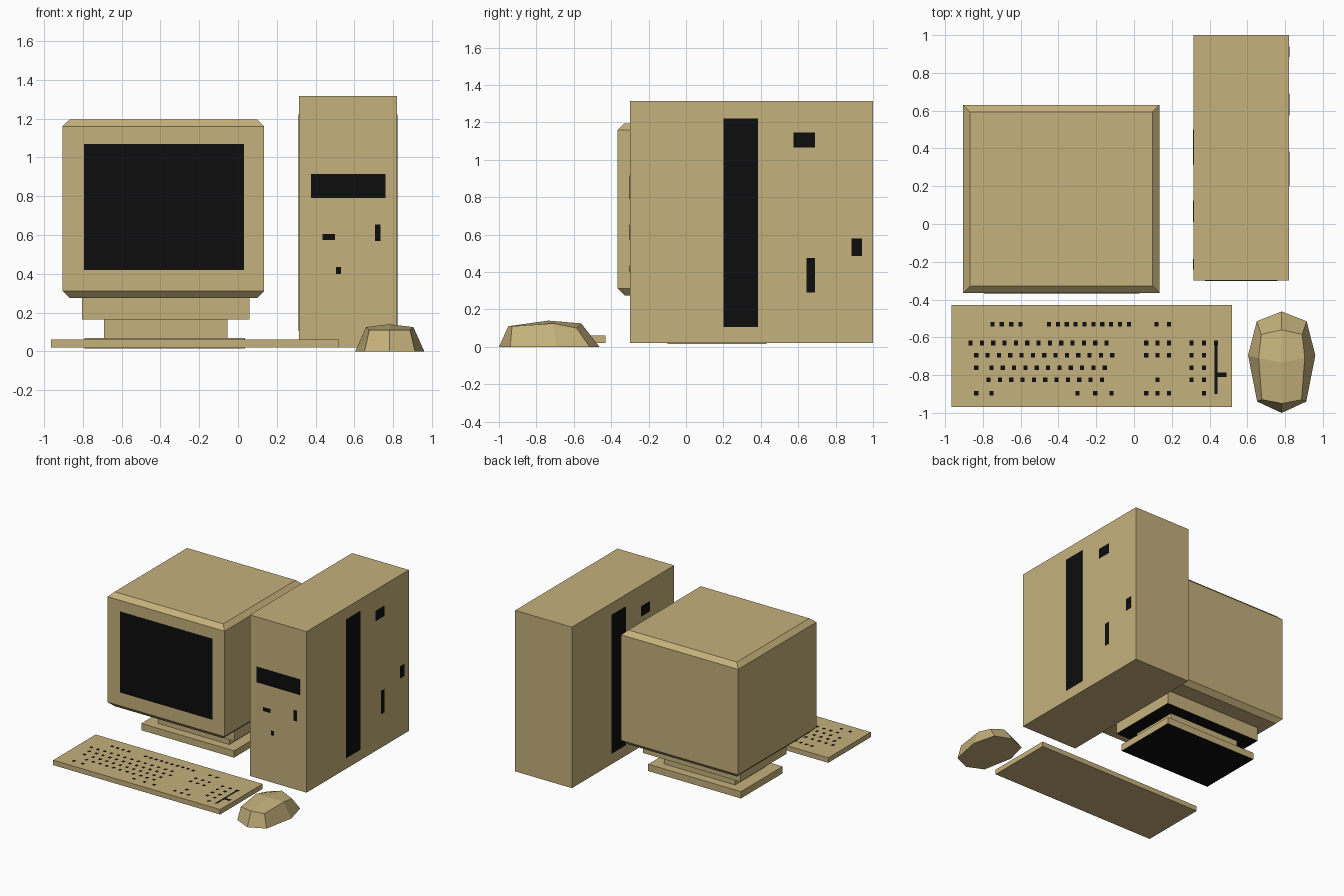
import bpy, bmesh

if "Cube" in bpy.data.objects:
    bpy.data.objects.remove(bpy.data.objects["Cube"])


def material(name, rgb):
    m = bpy.data.materials.new(name)
    m.diffuse_color = (*rgb, 1)
    m.use_nodes = True
    m.node_tree.nodes["Principled BSDF"].inputs["Base Color"].default_value = m.diffuse_color
    return m


BEIGE = material("beige plastic", (0.56, 0.44, 0.20))
BLACK = material("black", (0.004, 0.004, 0.004))
PLATE = 0.002


def finish(name, bm, *mats):
    bmesh.ops.recalc_face_normals(bm, faces=bm.faces)
    me = bpy.data.meshes.new(name)
    bm.to_mesh(me)
    bm.free()
    for m in mats:
        me.materials.append(m)
    ob = bpy.data.objects.new(name, me)
    bpy.context.collection.objects.link(ob)
    return ob


def add_box(bm, x0, x1, y0, y1, z0, z1):
    vs = bmesh.ops.create_cube(bm, size=1)["verts"]
    for v in vs:
        v.co = (x1 if v.co.x > 0 else x0,
                y1 if v.co.y > 0 else y0,
                z1 if v.co.z > 0 else z0)


def box(name, *dims, mat=BEIGE, black_underside=False):
    bm = bmesh.new()
    add_box(bm, *dims)
    ob = finish(name, bm, mat, BLACK)
    if black_underside:
        for p in ob.data.polygons:
            if p.normal.z < -0.5:
                p.material_index = 1
    return ob


def loft(bm, rings):
    """Join equal-length rings with quads and return the vertex rings."""
    rings = [[bm.verts.new(p) for p in r] for r in rings]
    for a, b in zip(rings, rings[1:]):
        n = len(a)
        for i in range(n):
            bm.faces.new((a[i], a[(i + 1) % n], b[(i + 1) % n], b[i]))
    return rings


# Monitor case: box with chamfered top and bottom rims
def rim(inset, z):
    x0, x1, y0, y1 = -0.905 + inset, 0.135 - inset, -0.365 + inset, 0.63 - inset
    return [(x0, y0, z), (x1, y0, z), (x1, y1, z), (x0, y1, z)]


bm = bmesh.new()
r = loft(bm, [rim(0.037, 0.275), rim(0, 0.312), rim(0, 1.16), rim(0.037, 1.195)])
bm.faces.new(r[0])
bm.faces.new(r[-1])
finish("monitor_case", bm, BEIGE)
box("monitor_screen", -0.795, 0.03, -0.365 - PLATE, -0.365, 0.42, 1.07, mat=BLACK)

# Monitor stand
box("stand_collar", -0.805, 0.06, -0.13, 0.46, 0.165, 0.275, black_underside=True)
box("stand_neck", -0.69, -0.055, -0.03, 0.36, 0.07, 0.165)
box("stand_base", -0.79, 0.035, -0.10, 0.43, 0.015, 0.07, black_underside=True)

# Tower
box("tower_case", 0.315, 0.82, -0.30, 1.0, 0.02, 1.315)

bm = bmesh.new()
for x0, x1, z0, z1 in [(0.375, 0.76, 0.79, 0.915), (0.435, 0.50, 0.575, 0.605),
                       (0.705, 0.735, 0.57, 0.655), (0.505, 0.53, 0.40, 0.435)]:
    add_box(bm, x0, x1, -0.30 - PLATE, -0.30, z0, z1)
finish("tower_front_slots", bm, BLACK)

# Side vents: the left side repeats the right side turned half round
bm = bmesh.new()
for y0, y1, z0, z1 in [(0.20, 0.385, 0.105, 1.22), (0.575, 0.69, 1.065, 1.145),
                       (0.885, 0.94, 0.485, 0.58), (0.645, 0.69, 0.29, 0.475)]:
    add_box(bm, 0.82, 0.82 + PLATE, y0, y1, z0, z1)
    add_box(bm, 0.315 - PLATE, 0.315, 0.7 - y1, 0.7 - y0, z0, z1)
finish("tower_side_vents", bm, BLACK)

# Keyboard
box("keyboard_body", -0.965, 0.52, -0.97, -0.43, 0.02, 0.06)


def run(start, count, step=0.06):
    return [start + i * step for i in range(count)]


nav, pad = run(0.065, 3), [0.305, 0.37]
rows = {
    -0.53: run(-0.75, 4, 0.05) + run(-0.45, 10, 0.047) + [0.12, 0.185],
    -0.63: run(-0.865, 13) + nav + pad + [0.435],
    -0.695: run(-0.835, 13) + nav + pad,
    -0.76: [-0.835] + run(-0.755, 11) + pad,
    -0.825: run(-0.77, 11) + [0.125] + pad,
    -0.895: [-0.835, -0.755, -0.30, -0.205, -0.12] + nav + [0.37],
}
bm = bmesh.new()
for y, xs in rows.items():
    for x in xs:
        add_box(bm, x - 0.011, x + 0.011, y - 0.012, y + 0.012, 0.06, 0.0605)
add_box(bm, 0.427, 0.442, -0.90, -0.64, 0.06, 0.0605)
add_box(bm, 0.442, 0.49, -0.81, -0.785, 0.06, 0.0605)
finish("keyboard_keys", bm, BLACK)


# Mouse: eight-sided faceted dome, mirrored about its centre line
def mouse_ring(half):
    cx = 0.782
    right = [(cx + dx, y, z) for dx, y, z in half]
    left = [(cx - dx, y, z) for dx, y, z in half[-2:0:-1]]
    return right + left


bm = bmesh.new()
low, top = loft(bm, [
    mouse_ring([(0, -1.0, 0), (0.13, -0.94, 0), (0.178, -0.695, 0),
                (0.132, -0.515, 0), (0, -0.463, 0)]),
    mouse_ring([(0, -0.95, 0.11), (0.105, -0.93, 0.11), (0.122, -0.71, 0.125),
                (0.108, -0.585, 0.10), (0, -0.56, 0.125)])])
bm.faces.new(low)
peak = bm.verts.new((0.782, -0.735, 0.14))
for i in range(0, 8, 2):
    a, b, c = top[i], top[i + 1], top[(i + 2) % 8]
    bm.faces.new((a, b, c, peak))
finish("mouse", bm, BEIGE)
